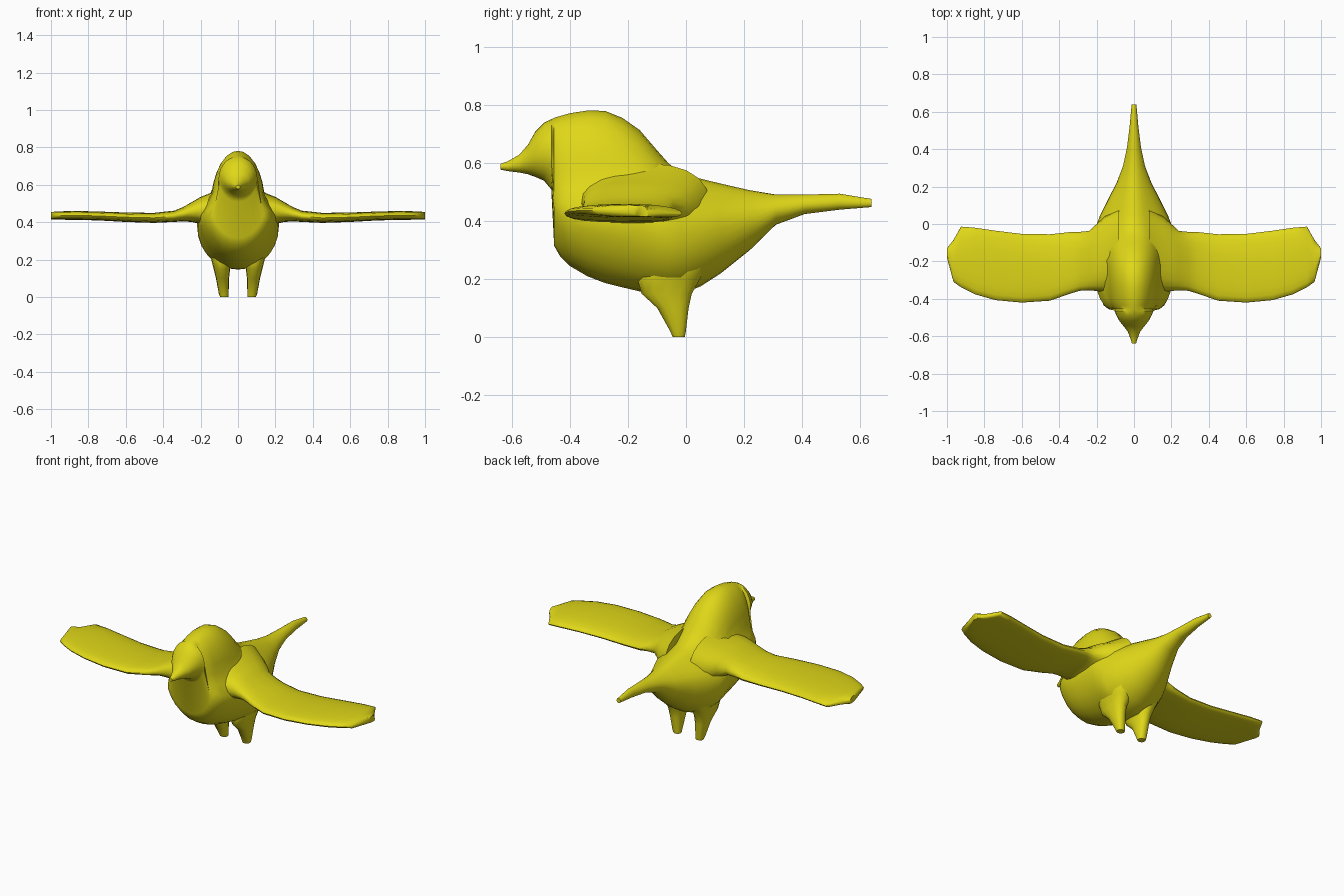
import bpy, bmesh, math

yellow = bpy.data.materials.new("yellow")
yellow.diffuse_color = (0.74, 0.68, 0.009, 1)


def loft(name, rings):
    """Skin a closed surface through rings of equal point count."""
    bm = bmesh.new()
    loops = [[bm.verts.new(p) for p in ring] for ring in rings]
    n = len(loops[0])
    for a, b in zip(loops, loops[1:]):
        for i in range(n):
            j = (i + 1) % n
            bm.faces.new((a[i], a[j], b[j], b[i]))
    bm.faces.new(loops[0])
    bm.faces.new(loops[-1])
    bmesh.ops.recalc_face_normals(bm, faces=bm.faces)
    mesh = bpy.data.meshes.new(name)
    bm.to_mesh(mesh)
    bm.free()
    mesh.materials.append(yellow)
    ob = bpy.data.objects.new(name, mesh)
    bpy.context.collection.objects.link(ob)
    bpy.ops.object.select_all(action='DESELECT')
    ob.select_set(True)
    bpy.context.view_layer.objects.active = ob
    bpy.ops.object.shade_smooth_by_angle(angle=math.radians(50))
    return ob


def oval(n, power=1.0):
    """Unit superellipse points; power below 1 gives a boxier outline."""
    pts = []
    for i in range(n):
        t = 2 * math.pi * i / n
        c, s = math.cos(t), math.sin(t)
        pts.append((math.copysign(abs(c) ** power, c), math.copysign(abs(s) ** power, s)))
    return pts


def head_taper(z):
    """Body narrows above the shoulders."""
    t = min(max((z - 0.42) / 0.13, 0), 1)
    return 1 - 0.33 * t * t * (3 - 2 * t)


# Body with beak, head and tail: y, top z, bottom z, half width
body = [
    (-0.64, 0.598, 0.578, 0.016), (-0.615, 0.607, 0.573, 0.027),
    (-0.575, 0.63, 0.568, 0.05), (-0.545, 0.665, 0.562, 0.085),
    (-0.52, 0.71, 0.553, 0.115), (-0.49, 0.74, 0.54, 0.14),
    (-0.465, 0.752, 0.51, 0.155), (-0.455, 0.757, 0.315, 0.155),
    (-0.435, 0.763, 0.28, 0.18), (-0.40, 0.773, 0.245, 0.195),
    (-0.34, 0.782, 0.21, 0.21), (-0.28, 0.781, 0.187, 0.217),
    (-0.22, 0.757, 0.172, 0.22), (-0.16, 0.715, 0.158, 0.22),
    (-0.10, 0.645, 0.15, 0.22), (-0.06, 0.60, 0.147, 0.218),
    (-0.02, 0.566, 0.147, 0.207), (0.05, 0.547, 0.175, 0.18),
    (0.12, 0.53, 0.22, 0.145), (0.22, 0.507, 0.30, 0.093),
    (0.31, 0.492, 0.388, 0.06), (0.41, 0.492, 0.425, 0.04),
    (0.53, 0.495, 0.44, 0.025), (0.64, 0.477, 0.449, 0.014)]
rings = []
for y, top, bot, w in body:
    mid, h = (top + bot) / 2, (top - bot) / 2
    rings.append([(w * c * head_taper(mid + h * s), y, mid + h * s) for c, s in oval(28)])
loft("bird_body", rings)

# Wing sections: x, front y, back y, top z, bottom z
wing = [
    (0.08, -0.37, 0.08, 0.60, 0.34), (0.15, -0.365, 0.045, 0.555, 0.36),
    (0.20, -0.358, 0.0, 0.535, 0.39), (0.24, -0.355, -0.037, 0.512, 0.40),
    (0.29, -0.357, -0.042, 0.483, 0.405), (0.34, -0.372, -0.043, 0.462, 0.402),
    (0.45, -0.41, -0.055, 0.45, 0.397), (0.60, -0.42, -0.053, 0.452, 0.402),
    (0.74, -0.407, -0.036, 0.457, 0.41), (0.85, -0.376, -0.02, 0.46, 0.413),
    (0.925, -0.338, -0.014, 0.459, 0.414), (0.965, -0.31, -0.085, 0.457, 0.415),
    (1.0, -0.18, -0.13, 0.455, 0.417)]
# Leg sections: z, inner x, outer x, front y, back y
leg = [
    (0.0, 0.052, 0.096, -0.046, -0.004), (0.02, 0.05, 0.103, -0.055, 0.0),
    (0.10, 0.048, 0.118, -0.10, 0.01), (0.15, 0.042, 0.13, -0.155, 0.022),
    (0.20, 0.03, 0.143, -0.17, 0.05), (0.27, 0.02, 0.168, -0.16, 0.09),
    (0.36, 0.02, 0.165, -0.15, 0.10)]

for side, label in ((1, "right"), (-1, "left")):
    rings = []
    for x, y0, y1, top, bot in wing:
        mid, h = (top + bot) / 2, (top - bot) / 2
        ring = []
        for c, s in oval(20, 0.8):
            # Cambered: trailing edge droops a little
            droop = 0.01 * max(c, 0) ** 2
            ring.append((side * x, (y0 + y1) / 2 + c * (y1 - y0) / 2, mid + h * s - droop))
        rings.append(ring)
    loft(label + "_wing", rings)

    loft(label + "_leg", [
        [(side * ((x0 + x1) / 2 + c * (x1 - x0) / 2), (y0 + y1) / 2 + s * (y1 - y0) / 2, z)
         for c, s in oval(14, 0.85)] for z, x0, x1, y0, y1 in leg])
